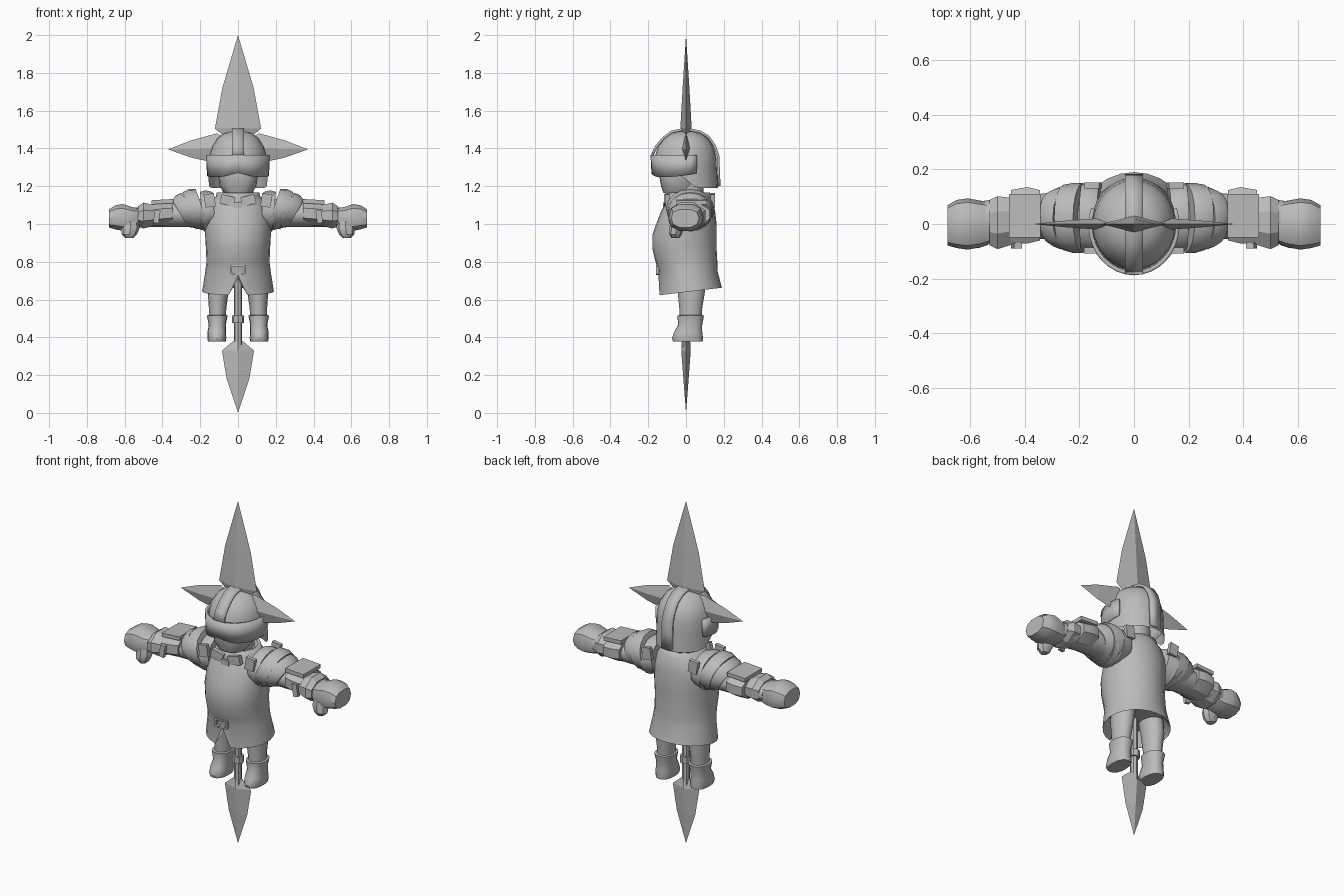
import bpy, bmesh, math
from mathutils import Vector

if "Cube" in bpy.data.objects:
    bpy.data.objects.remove(bpy.data.objects["Cube"])

steel = bpy.data.materials.new("plain_grey")
steel.diffuse_color = (0.5, 0.5, 0.5, 1)
steel.use_nodes = True
steel.node_tree.nodes["Principled BSDF"].inputs["Base Color"].default_value = steel.diffuse_color


def finish(name, bm, angle=35, mirror=False, thick=0):
    """Turn a bmesh into a shaded object, optionally mirrored and thickened."""
    bmesh.ops.remove_doubles(bm, verts=bm.verts, dist=0.0005)
    bmesh.ops.recalc_face_normals(bm, faces=bm.faces)
    me = bpy.data.meshes.new(name)
    bm.to_mesh(me)
    bm.free()
    me.materials.append(steel)
    for p in me.polygons:
        p.use_smooth = angle > 0
    if angle > 0:
        me.set_sharp_from_angle(angle=math.radians(angle))
    ob = bpy.data.objects.new(name, me)
    bpy.context.collection.objects.link(ob)
    if thick:
        s = ob.modifiers.new("thickness", 'SOLIDIFY')
        s.thickness, s.offset = thick, 0
    if mirror:
        m = ob.modifiers.new("mirror", 'MIRROR')
        m.use_clip = False
        m.use_mirror_merge = False
    return ob


def loft(name, axis, rings, n=16, power=1.0, warp=None, arc=None, cap=True,
         turn=0.0, **kw):
    """Rings are (position, centre a, centre b, radius a, radius b) along x or z."""
    bm = bmesh.new()
    rows = []
    for i, (pos, ca, cb, ra, rb) in enumerate(rings):
        row = []
        for k in range(n + 1 if arc else n):
            t = arc[0] + (arc[1] - arc[0]) * k / n if arc else 2 * math.pi * (k + turn) / n
            c, s = math.cos(t), math.sin(t)
            a = ca + ra * math.copysign(abs(c) ** power, c)
            b = cb + rb * math.copysign(abs(s) ** power, s)
            co = Vector((pos, a, b) if axis == 'x' else (a, b, pos))
            row.append(bm.verts.new(warp(co, i) if warp else co))
        rows.append(row)
    m = len(rows[0])
    for r0, r1 in zip(rows, rows[1:]):
        for k in range(m - 1 if arc else m):
            j = (k + 1) % m
            bm.faces.new((r0[k], r0[j], r1[j], r1[k]))
    if cap and not arc:
        bm.faces.new(rows[0])
        bm.faces.new(rows[-1])
    return finish(name, bm, **kw)


def strip(name, path, half, x=0.0, **kw):
    """Ribbon of constant width along a (y, z) path."""
    bm = bmesh.new()
    pairs = [[bm.verts.new((x + s * half, y, z)) for s in (-1, 1)] for y, z in path]
    for a, b in zip(pairs, pairs[1:]):
        bm.faces.new((a[0], a[1], b[1], b[0]))
    return finish(name, bm, **kw)


def box(name, centre, size, rot=0.0, **kw):
    bm = bmesh.new()
    bmesh.ops.create_cube(bm, size=1)
    for v in bm.verts:
        x, y, z = (v.co[i] * size[i] for i in range(3))
        v.co = Vector((x * math.cos(rot) - z * math.sin(rot), y,
                       x * math.sin(rot) + z * math.cos(rot))) + Vector(centre)
    return finish(name, bm, angle=0, **kw)


# Spear: diamond-section blades, shaft and ring
loft("spear_top_blade", 'z', [(1.44, 0, 0, .03, .015), (1.47, 0, 0, .08, .022), (1.505, 0, 0, .122, .03),
     (1.72, 0, 0, .083, .018), (2, 0, 0, 0, 0)], n=4, angle=0)
loft("spear_side_blade", 'x', [(.03, 0, 1.40, .02, .03), (.11, 0, 1.405, .022, .075),
     (.14, 0, 1.40, .02, .072), (.25, 0, 1.397, .012, .045), (.37, 0, 1.395, 0, 0)],
     n=4, angle=0, mirror=True)
loft("spear_bottom_blade", 'z', [(0, 0, 0, 0, 0), (.18, 0, 0, .06, .014), (.33, 0, 0, .085, .025),
     (.38, 0, 0, .025, .022)], n=4, angle=0)
loft("spear_shaft", 'z', [(.34, 0, 0, .021, .021), (1.46, 0, 0, .021, .021)], n=8)
loft("spear_ring", 'z', [(.475, 0, 0, .032, .032), (.515, 0, 0, .032, .032)], n=8)


# Tunic with a tilted hem and a slit at the front
def hem(co, i):
    if i == 1:
        co.z += .12 * co.y
        if abs(co.x) < .01 and co.y < 0:
            co.z = .73
    return co


loft("tunic", 'z', [(.71, 0, .02, .15, .13), (.64, 0, .022, .19, .168), (.75, 0, .012, .173, .155),
     (.80, 0, .002, .167, .164), (.87, 0, -.008, .17, .17), (.94, 0, -.008, .174, .17),
     (1.0, 0, .002, .174, .16), (1.06, 0, .01, .17, .145), (1.12, 0, .02, .145, .125),
     (1.16, 0, .02, .1, .1)], n=24, warp=hem)

# Belt buckle outline on the tunic
pts = [(-.022, .735), (-.035, .74), (-.035, .778), (.035, .778), (.035, .74), (.022, .735)]
for i, (a, b) in enumerate(zip(pts, pts[1:])):
    d = Vector((b[0] - a[0], b[1] - a[1]))
    box("buckle_bar", ((a[0] + b[0]) / 2, -.152, (a[1] + b[1]) / 2),
        (d.length + .008, .016, .009), rot=math.atan2(d.y, d.x))

# Neck and collar
loft("neck", 'z', [(1.1, 0, .01, .085, .085), (1.25, 0, .01, .08, .08)])
loft("collar", 'z', [(1.09, 0, .015, .125, .125), (1.165, 0, .015, .105, .105)], n=20,
     cap=False, thick=.015)
box("collar_plate", (.055, -.105, 1.125), (.075, .025, .05), rot=.25, mirror=True)
box("collar_clasp", (0, -.11, 1.1), (.05, .025, .03))


# Helmet whose lower rim rises towards the face
def rim(co, i):
    if i == 0:
        f = min(1, max(0, (.05 - co.y) / .13))
        co.z += .1 * f ** 0.8
    return co


loft("helmet", 'z', [(1.19, 0, 0, .157, .17), (1.30, 0, -.002, .153, .165), (1.36, 0, -.002, .151, .162),
     (1.41, 0, -.002, .138, .147), (1.455, 0, 0, .108, .115), (1.482, 0, 0, .07, .075),
     (1.495, 0, 0, 0, 0)], n=24, warp=rim, cap=False)
loft("face_guard", 'z', [(1.165, 0, -.035, .072, .085), (1.20, 0, -.04, .098, .092),
     (1.26, 0, -.045, .105, .098), (1.34, 0, -.03, .11, .1)], n=16, power=.8)


# Visor wrapping round the front, rear ends slightly raised
def visor_lift(co, i):
    if i == 0:
        co.z += .16 * max(0, co.y + .06) + .02 * max(0, 1 - abs(co.x) / .08)
    return co


loft("visor", 'z', [(1.25, 0, -.004, .158, .172), (1.365, 0, -.004, .16, .177)], n=20,
     arc=(math.radians(-200), math.radians(20)), warp=visor_lift, thick=.014)
strip("helmet_crest", [(-.178, 1.365), (-.158, 1.41), (-.12, 1.455), (-.075, 1.488), (0, 1.503),
      (.075, 1.488), (.12, 1.46), (.153, 1.41), (.17, 1.36), (.172, 1.29), (.176, 1.2)],
      .033, angle=30, thick=.014)


# Layered shoulder armour, each band leaning outwards at the top
def lean(amount):
    def f(co, i):
        co.x += amount * (co.z - 1.06)
        return co
    return f


bands = [("shoulder_strap", .125, .19, (.115, .095), (.125, .105), 1.075, .1),
         ("shoulder_plate", .18, .255, (.128, .105), (.12, .098), 1.08, .35),
         ("shoulder_outer_plate", .235, .31, (.122, .1), (.095, .07), 1.065, .6)]
for name, x0, x1, r0, r1, z, k in bands:
    loft(name, 'x', [(x0, .022, z, *r0), ((x0 + x1) / 2, .022, z, (r0[0] + r1[0]) / 2 + .004,
         (r0[1] + r1[1]) / 2 + .003), (x1, .024, z - .01, *r1)], warp=lean(k), mirror=True)

# Strap loops on the front and back of the shoulders
for y in (-.098, .142):
    box("strap_loop", (.15, y, 1.125), (.055, .022, .07), rot=-.15, mirror=True)

# Arms, forearm plates, gloves and thumbs
loft("arm", 'x', [(.15, .025, 1.06, .09, .08), (.3, .03, 1.052, .085, .068), (.42, .025, 1.045, .078, .06),
     (.55, .015, 1.035, .07, .05)], mirror=True)
loft("forearm_plate", 'x', [(.345, .032, 1.058, .1, .068), (.39, .032, 1.055, .112, .07),
     (.45, .028, 1.05, .105, .066)], n=8, turn=.5, angle=25, mirror=True)
box("forearm_top_plate", (.4, .03, 1.118), (.115, .16, .022), rot=-.06, mirror=True)
loft("wrist_plate", 'x', [(.445, .01, 1.045, .092, .06), (.5, .005, 1.045, .105, .074),
     (.53, .005, 1.04, .09, .058)], n=8, turn=.5, angle=25, mirror=True)
box("forearm_buckle", (.43, -.08, 1.04), (.03, .02, .07), rot=.15, mirror=True)
loft("glove", 'x', [(.51, .005, 1.035, .07, .048), (.56, 0, 1.03, .085, .062), (.61, 0, 1.035, .094, .074),
     (.65, 0, 1.035, .088, .066), (.683, -.005, 1.03, .074, .05)], n=10, power=.8, mirror=True)
loft("thumb", 'z', [(.925, .575, -.055, .02, .02), (.945, .575, -.055, .04, .034),
     (.98, .57, -.05, .05, .038), (1.04, .57, -.04, .04, .036)], n=8, mirror=True)

# Legs and boots
loft("leg", 'z', [(.48, .11, .025, .045, .058), (.55, .108, .025, .046, .06), (.64, .105, .028, .055, .072),
     (.76, .09, .025, .062, .078)], mirror=True)
loft("boot", 'z', [(.378, .112, .01, .047, .078), (.395, .112, .008, .05, .082), (.43, .112, .012, .049, .074),
     (.465, .11, .022, .045, .064), (.515, .11, .025, .055, .07), (.518, .11, .025, .044, .058)],
     power=.85, mirror=True)
